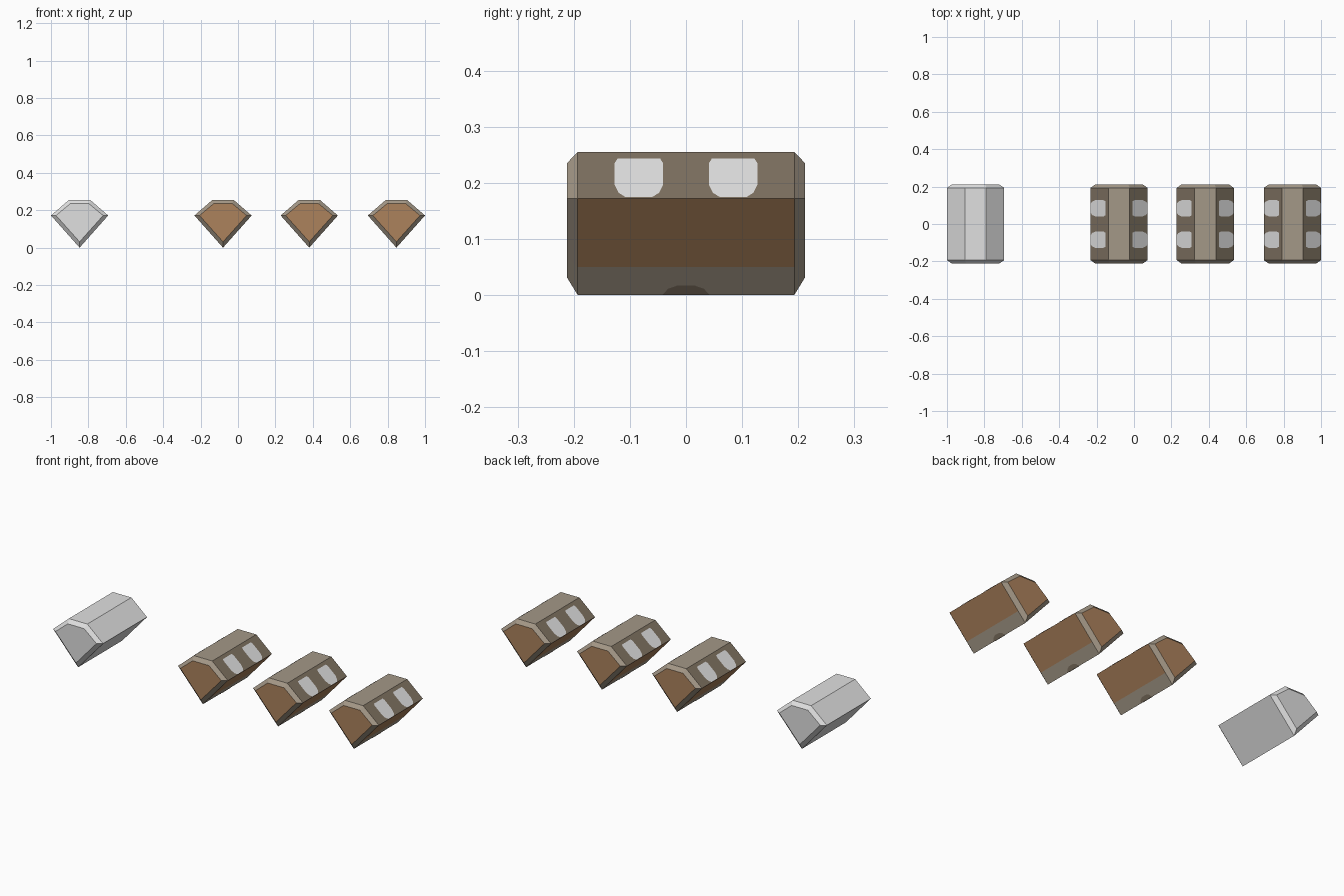
import bpy, bmesh
from mathutils import Vector

if "Cube" in bpy.data.objects:
    bpy.data.objects.remove(bpy.data.objects["Cube"])


def material(name, srgb):
    lin = [((c / 255 + 0.055) / 1.055) ** 2.4 for c in srgb]
    m = bpy.data.materials.new(name)
    m.diffuse_color = (*lin, 1)
    m.use_nodes = True
    m.node_tree.nodes["Principled BSDF"].inputs["Base Color"].default_value = m.diffuse_color
    return m


PALE = material("pale grey", (224, 224, 224))
BROWN = material("warm brown", (172, 130, 92))
TAUPE = material("light taupe", (164, 152, 135))
DARK = material("dark taupe", (126, 113, 96))

# Cross-sections (x, z) of the five-sided block: full size and inset end face
OUTER = [(0, 0), (.0445, .05), (.153, .172), (.057, .255)]
INNER = [(0, .031), (.032, .067), (.126, .172), (.05, .235)]
OUT_Y, IN_Y = .193, .212


def loop(half, y):
    pts = half + [(-x, z) for x, z in reversed(half[1:])]
    return [(x, y, z) for x, z in pts]


def finish(bm, name, mats, x):
    mesh = bpy.data.meshes.new(name)
    bm.to_mesh(mesh)
    bm.free()
    for m in mats:
        mesh.materials.append(m)
    obj = bpy.data.objects.new(name, mesh)
    obj.location.x = x
    bpy.context.collection.objects.link(obj)
    return obj


def block_colour(face):
    """0 brown ends and sides, 1 light bevels, top and keel, 2 dark shoulders"""
    n, z = face.normal, face.calc_center_median().z
    if abs(n.y) > .95:
        return 0
    if abs(n.y) > .1 or n.z > .9:
        return 1
    if n.z > 0:
        return 2
    return 1 if z < .05 else 0


def block(name, x, mats):
    bm = bmesh.new()
    rings = [[bm.verts.new(p) for p in loop(half, y)] for half, y in
             ((INNER, -IN_Y), (OUTER, -OUT_Y), (OUTER, OUT_Y), (INNER, IN_Y))]
    n = len(rings[0])
    for a, b in zip(rings, rings[1:]):
        for i in range(n):
            j = (i + 1) % n
            bm.faces.new((a[i], a[j], b[j], b[i]))
    bm.faces.new(rings[0])
    bm.faces.new(rings[-1])
    bmesh.ops.recalc_face_normals(bm, faces=bm.faces)
    bm.normal_update()
    if len(mats) > 1:
        for f in bm.faces:
            f.material_index = block_colour(f)
    return finish(bm, name, mats, x)


# Thin painted shapes, half outlines as (y offset, z)
SPOT = [(.024, .1735), (.036, .181), (.043, .195), (.043, .234), (.038, .242)]
ARC = [(.042, .001), (.032, .012), (.015, .018)]


def plates(name, x, half, centres, lower, upper, mat):
    """Place a mirrored outline on the sloping faces between two profile points"""
    (x0, z0), (x1, z1) = lower, upper
    bm = bmesh.new()
    for side in (1, -1):
        normal = Vector((side * (z1 - z0), 0, x0 - x1)).normalized()
        for c in centres:
            pts = half + [(-y, z) for y, z in reversed(half)]
            verts = [bm.verts.new(Vector((side * (x0 + (x1 - x0) * (z - z0) / (z1 - z0)),
                                          c + y, z)) + normal * .0015)
                     for y, z in pts]
            f = bm.faces.new(verts)
            f.normal_update()
            if f.normal.dot(normal) < 0:
                f.normal_flip()
    return finish(bm, name, [mat], x)


# Plain block on the left, three painted blocks on the right
block("plain_block", -.847, [PALE])
for i, x in enumerate((-.08, .381, .847), 1):
    block(f"painted_block_{i}", x, [BROWN, TAUPE, DARK])
    plates(f"shoulder_spots_{i}", x, SPOT, (-.084, .084), OUTER[2], OUTER[3], PALE)
    plates(f"keel_marks_{i}", x, ARC, (0,), OUTER[0], OUTER[1], DARK)
